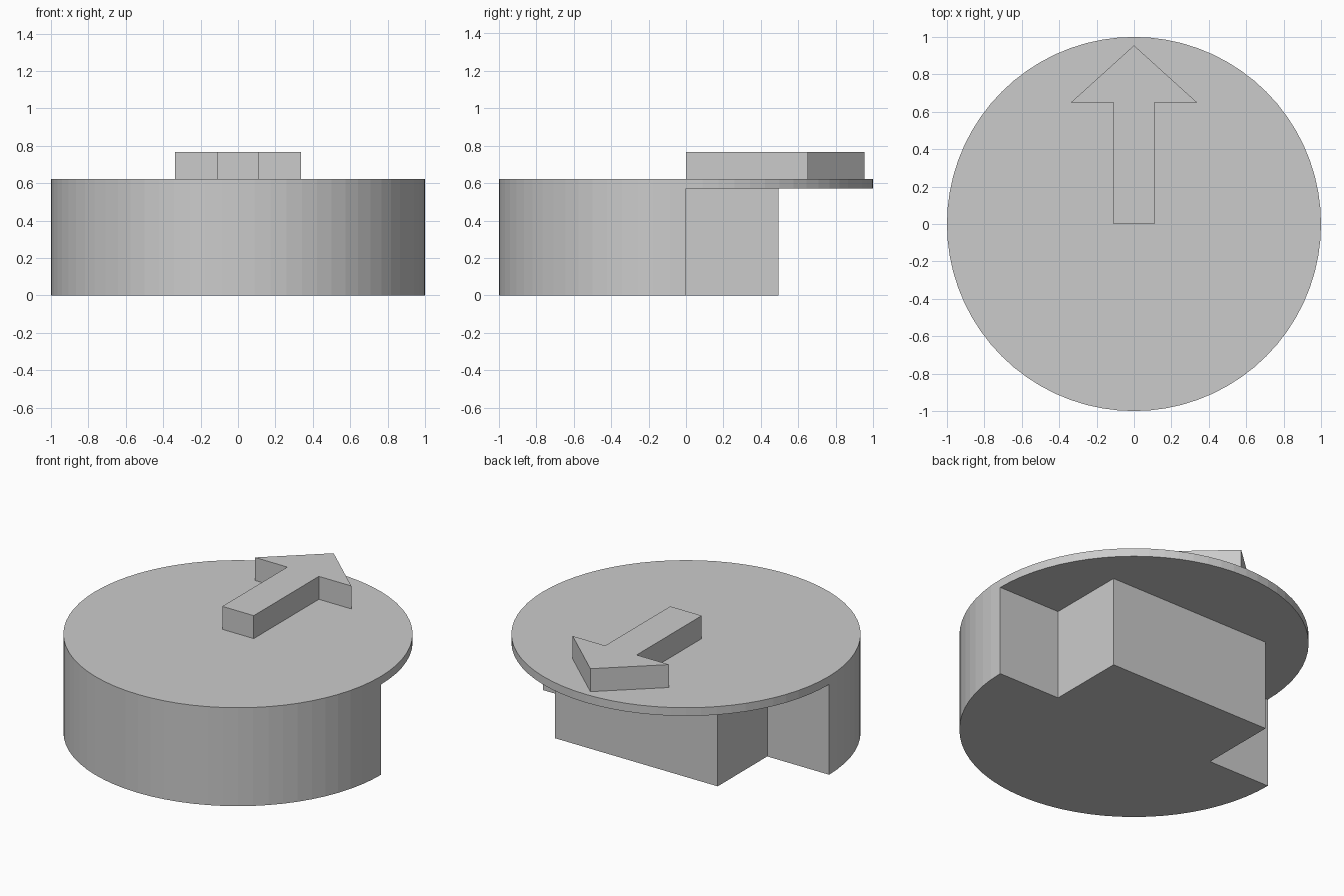
import bpy, bmesh
from math import cos, sin, tau

if "Cube" in bpy.data.objects:
    bpy.data.objects.remove(bpy.data.objects["Cube"])

SIDES = 72
UNDERSIDE, TOP, ARROW_TOP = 0.57, 0.622, 0.767


def prism(name, outline, z0, z1):
    """Extrude a counter-clockwise outline from z0 to z1."""
    bm = bmesh.new()
    base = bm.faces.new([bm.verts.new((x, y, z0)) for x, y in outline])
    new = bmesh.ops.extrude_face_region(bm, geom=[base], use_keep_orig=True)["geom"]
    verts = [v for v in new if isinstance(v, bmesh.types.BMVert)]
    bmesh.ops.translate(bm, verts=verts, vec=(0, 0, z1 - z0))
    bmesh.ops.recalc_face_normals(bm, faces=bm.faces)
    mesh = bpy.data.meshes.new(name)
    bm.to_mesh(mesh)
    bm.free()
    obj = bpy.data.objects.new(name, mesh)
    bpy.context.collection.objects.link(obj)
    return obj


def mirrored(right_half):
    """Complete a right-half outline across x = 0."""
    return right_half + [(-x, y) for x, y in reversed(right_half) if x]


# Round body with a thin top flange
circle = [(cos(tau * i / SIDES), sin(tau * i / SIDES)) for i in range(SIDES)]
body = prism("round_body", circle, 0, TOP)

# Rear cutaway under the flange, leaving a rectangular key block
cutaway = prism("rear_cutter",
                mirrored([(0.568, 0.495), (0.568, 0), (1.2, 0), (1.2, 1.2)]),
                -0.2, UNDERSIDE)
cutaway.hide_render = True
cut = body.modifiers.new("cutaway", "BOOLEAN")
cut.operation, cut.solver, cut.object = "DIFFERENCE", "EXACT", cutaway
bpy.context.view_layer.objects.active = body
bpy.ops.object.modifier_apply(modifier=cut.name)
bpy.data.objects.remove(cutaway)

# Raised pointer arrow
prism("pointer_arrow",
      mirrored([(0.11, 0), (0.11, 0.65), (0.337, 0.65), (0, 0.955)]),
      TOP, ARROW_TOP)
